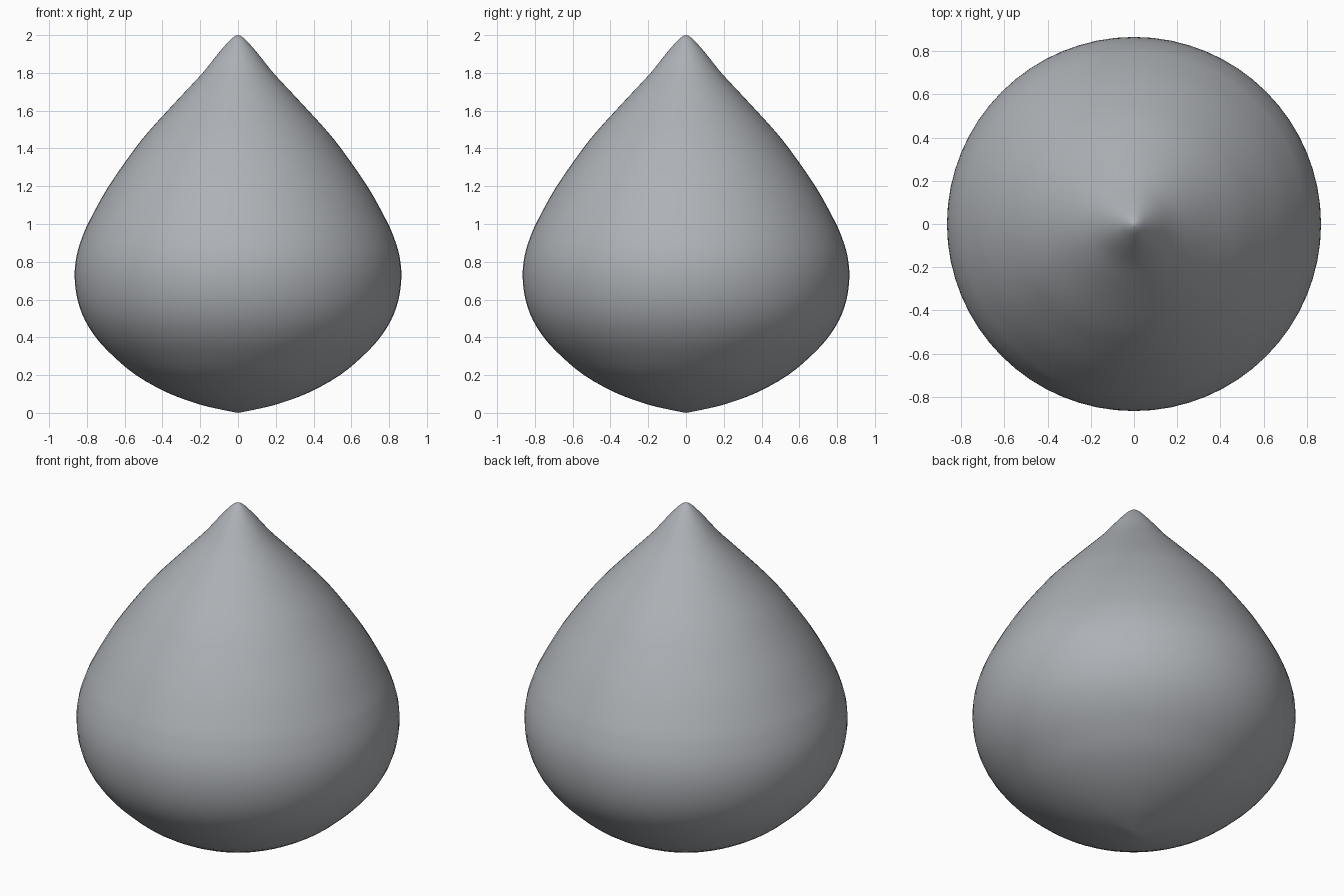
import bpy, bmesh, math
from mathutils import Vector

if "Cube" in bpy.data.objects:
    bpy.data.objects.remove(bpy.data.objects["Cube"])

SEGMENTS = 64
STEPS = 3

# Teardrop half-profile: radius, height
profile = [(0, 0), (0.10, 0.02), (0.22, 0.05), (0.38, 0.11), (0.54, 0.20),
           (0.66, 0.30), (0.745, 0.39), (0.81, 0.49), (0.85, 0.60),
           (0.865, 0.72), (0.855, 0.83), (0.825, 0.93), (0.785, 1.02),
           (0.685, 1.20), (0.545, 1.40), (0.464, 1.50), (0.373, 1.60),
           (0.28, 1.70), (0.187, 1.80), (0.107, 1.90), (0.06, 1.955),
           (0.03, 1.985), (0, 2.0)]


def smooth_curve(points, steps):
    """Catmull-Rom interpolation through the profile points."""
    p = [Vector(q) for q in points]
    p = [2 * p[0] - p[1]] + p + [Vector((-points[-2][0], points[-2][1]))]
    out = []
    for a, b, c, d in zip(p, p[1:], p[2:], p[3:]):
        for i in range(steps):
            t = i / steps
            out.append(0.5 * (2 * b + (c - a) * t + (2 * a - 5 * b + 4 * c - d) * t ** 2
                              + (3 * b - a - 3 * c + d) * t ** 3))
    return out + [p[-2]]


# Revolve the profile about z
bm = bmesh.new()
verts = [bm.verts.new((max(r, 0), 0, max(z, 0))) for r, z in smooth_curve(profile, STEPS)]
edges = [bm.edges.new(pair) for pair in zip(verts, verts[1:])]
bmesh.ops.spin(bm, geom=verts + edges, cent=(0, 0, 0), axis=(0, 0, 1),
               angle=math.tau, steps=SEGMENTS, use_duplicate=False)
bmesh.ops.remove_doubles(bm, verts=bm.verts, dist=0.0005)
bmesh.ops.recalc_face_normals(bm, faces=bm.faces)
for face in bm.faces:
    face.smooth = True

mesh = bpy.data.meshes.new("droplet")
bm.to_mesh(mesh)
bm.free()
droplet = bpy.data.objects.new("droplet", mesh)
bpy.context.collection.objects.link(droplet)

# Dark bluish grey
material = bpy.data.materials.new("slate_grey")
material.diffuse_color = (0.42, 0.44, 0.465, 1)
material.use_nodes = True
material.node_tree.nodes["Principled BSDF"].inputs["Base Color"].default_value = material.diffuse_color
mesh.materials.append(material)
